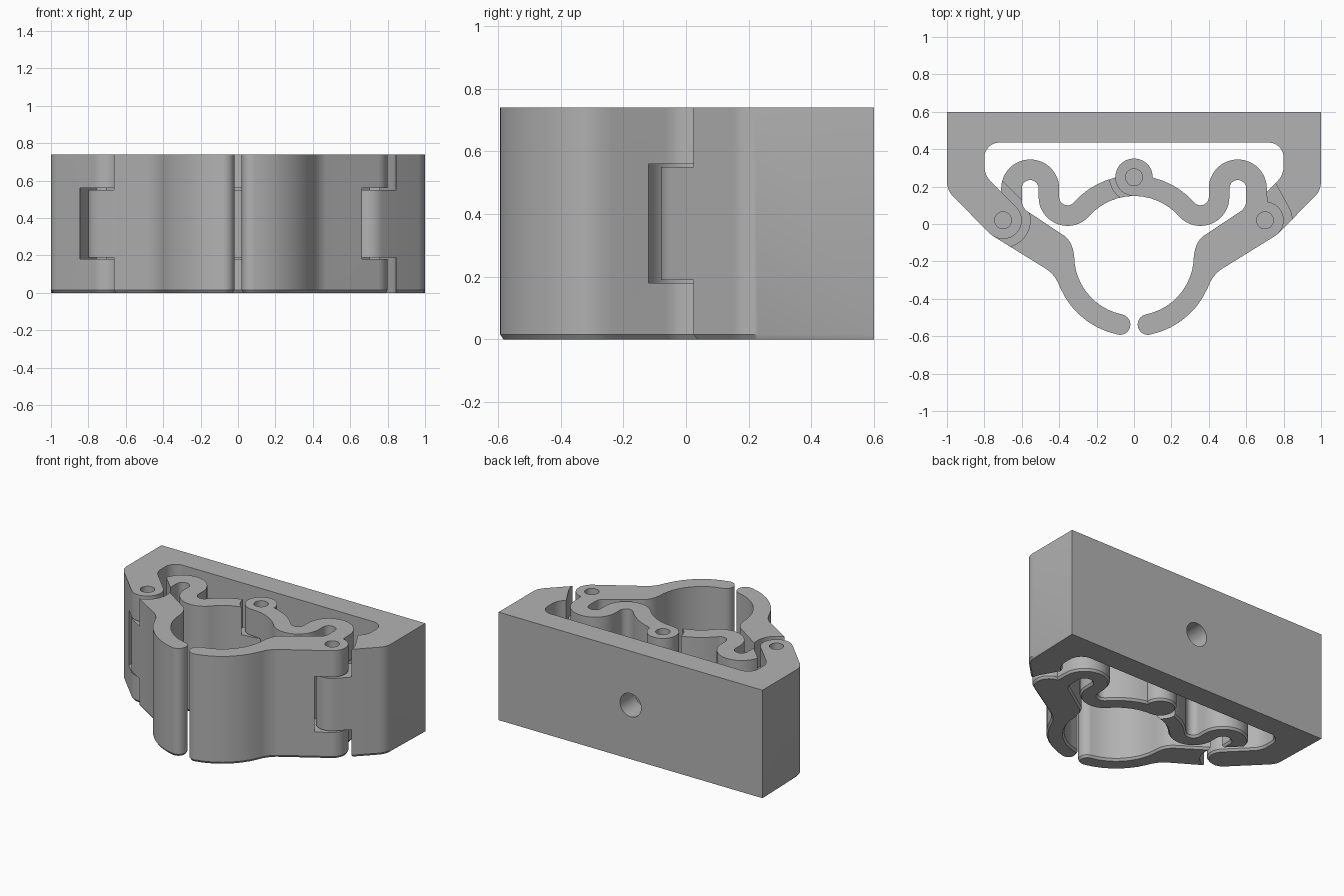
import bpy, bmesh
from math import cos, sin, radians, degrees, atan2, hypot
from mathutils import Vector

if "Cube" in bpy.data.objects:
    bpy.data.objects.remove(bpy.data.objects["Cube"])

HEIGHT = 0.74
SIDE_PIVOT = (0.7, 0.02)
MID_PIVOT = (0, 0.25)
KNUCKLE = 0.1
CLEAR = 0.145
SLOT = (0.18, 0.56)                    # opening between the cheeks
CHEEK_GAPS = ((-1, 0.19), (0.55, 2))   # openings above and below a tongue

grey = bpy.data.materials.new("light_grey")
grey.use_nodes = True
grey.diffuse_color = (0.45, 0.45, 0.45, 1)
grey.node_tree.nodes["Principled BSDF"].inputs["Base Color"].default_value = grey.diffuse_color


def arc(centre, r, a0, a1):
    n = max(3, int(abs(a1 - a0) / 7))
    angles = [radians(a0 + (a1 - a0) * i / n) for i in range(n + 1)]
    return [(centre[0] + r * cos(a), centre[1] + r * sin(a)) for a in angles]


def bend(p, q, s, n=8):
    p, q, s = Vector(p), Vector(q), Vector(s)
    ts = [i / n for i in range(n + 1)]
    return [tuple(p * (1 - t) ** 2 + q * 2 * t * (1 - t) + s * t * t) for t in ts]


def mirrored(points):
    return [(-x, y) for x, y in reversed(points)]


def prism(name, points, z0, z1, chamfer=0):
    clean = []
    for p in points:
        if not clean or hypot(p[0] - clean[-1][0], p[1] - clean[-1][1]) > 0.001:
            clean.append(p)
    if hypot(clean[0][0] - clean[-1][0], clean[0][1] - clean[-1][1]) < 0.001:
        clean.pop()
    bm = bmesh.new()
    base = bm.faces.new([bm.verts.new((x, y, z0 + chamfer)) for x, y in clean])
    top = bmesh.ops.extrude_face_region(bm, geom=[base], use_keep_orig=True)
    for v in top["geom"]:
        if isinstance(v, bmesh.types.BMVert):
            v.co.z = z1
    bmesh.ops.recalc_face_normals(bm, faces=bm.faces)
    if chamfer:
        bmesh.ops.inset_region(bm, faces=[base], thickness=chamfer * 0.7, use_even_offset=True)
        for v in base.verts:
            v.co.z = z0
            if v.co.y > 0.58:          # the mounting face stays square
                v.co.x, v.co.y = (1 if v.co.x > 0 else -1), 0.6
    mesh = bpy.data.meshes.new(name)
    bm.to_mesh(mesh)
    bm.free()
    mesh.materials.append(grey)
    obj = bpy.data.objects.new(name, mesh)
    bpy.context.collection.objects.link(obj)
    return obj


def capsule(a, b, r, z0, z1):
    d = degrees(atan2(b[1] - a[1], b[0] - a[0]))
    return prism("cutter", arc(a, r, d + 90, d + 270) + arc(b, r, d - 90, d + 90), z0, z1)


def cut(obj, cutter):
    cutter.hide_render = True
    mod = obj.modifiers.new("cut", "BOOLEAN")
    mod.operation, mod.solver, mod.object = "DIFFERENCE", "EXACT", cutter
    bpy.context.view_layer.objects.active = obj
    bpy.ops.object.modifier_apply(modifier=mod.name)
    bpy.data.objects.remove(cutter)


def side(p, s):
    return (p[0] * s, p[1])


# Mounting frame: thick back bar with a slanted lug at each end
half_frame = (
    [(1, 0.6)]
    + bend((1, 0.23), (1, 0.18), (0.965, 0.145))
    + arc(SIDE_PIVOT, KNUCKLE, -45, -225)
    + bend((0.765, 0.227), (0.8, 0.262), (0.8, 0.31))
    + arc((0.72, 0.355), 0.08, 0, 90)
)
frame = prism("mounting_frame", half_frame + mirrored(half_frame), 0, HEIGHT, 0.015)

# Gripper arm: curved finger, side knuckle, spring loops and middle knuckle
cradle, dip, arch = (0, -0.17), (0.355, 0.145), (0.555, 0.19)
join = degrees(atan2(dip[1] - cradle[1], dip[0]))
tip = (0.375 * cos(radians(-78.5)), cradle[1] + 0.375 * sin(radians(-78.5)))
arm_outline = (
    arc(cradle, 0.32, 90, join)
    + arc(dip, 0.155, 180 + join, 360)
    + arc(arch, 0.045, 180, 0)
    + bend((0.6, 0.13), (0.6, 0.085), (0.565, 0.065))
    + bend((0.385, -0.055), (0.33, -0.085), (0.32, -0.17))
    + arc(cradle, 0.32, 0, -78.5)
    + arc(tip, 0.055, 101.5, 281.5)
    + arc(cradle, 0.43, -78.5, -23.3)
    + bend((0.395, -0.34), (0.42, -0.272), (0.47, -0.24))
    + arc(SIDE_PIVOT, KNUCKLE, -58.3, 82)
    + arc(arch, 0.155, 0, 180)
    + arc(dip, 0.045, 360, 180 + join)
    + arc(cradle, 0.43, join, 76.6)
    + arc(MID_PIVOT, KNUCKLE, 0, 270)
)
left_arm = prism("left_gripper_arm", arm_outline, 0, HEIGHT, 0.015)
right_arm = prism("right_gripper_arm", mirrored(arm_outline), 0, HEIGHT, 0.015)

# Hinge clearances: cheeks and tongues swap places between the two sides
for arm, s in ((left_arm, 1), (right_arm, -1)):
    pivot = side(SIDE_PIVOT, s)
    lug_end = side((1.0, 0.32), s)
    arm_end = side((0.6, 0.2), s)
    slot, gaps = (SLOT,), CHEEK_GAPS
    for z0, z1 in (slot if s > 0 else gaps):
        cut(arm, capsule(pivot, lug_end, CLEAR, z0, z1))
        cut(arm, capsule(MID_PIVOT, MID_PIVOT, 0.13, z0, z1))
    for z0, z1 in (gaps if s > 0 else slot):
        cut(frame, capsule(pivot, arm_end, CLEAR, z0, z1))

# Pin holes open at the top
for x, y in (SIDE_PIVOT, side(SIDE_PIVOT, -1), MID_PIVOT):
    for part in (frame, left_arm, right_arm):
        if part is frame and x == 0:
            continue
        if part is left_arm and x < 0 or part is right_arm and x > 0:
            continue
        cut(part, capsule((x, y), (x, y), 0.045, 0.08, 1))

# Screw hole through the back bar
screw = capsule((0, 0), (0, 0), 0.08, -0.2, 0.2)
screw.rotation_euler.x = radians(90)
screw.location = (0, 0.55, HEIGHT / 2)
bpy.context.view_layer.update()
cut(frame, screw)

# Smooth the curves, keep the edges sharp
bpy.ops.object.select_all(action="DESELECT")
for part in (frame, left_arm, right_arm):
    part.select_set(True)
bpy.context.view_layer.objects.active = frame
bpy.ops.object.shade_smooth_by_angle(angle=radians(25))
